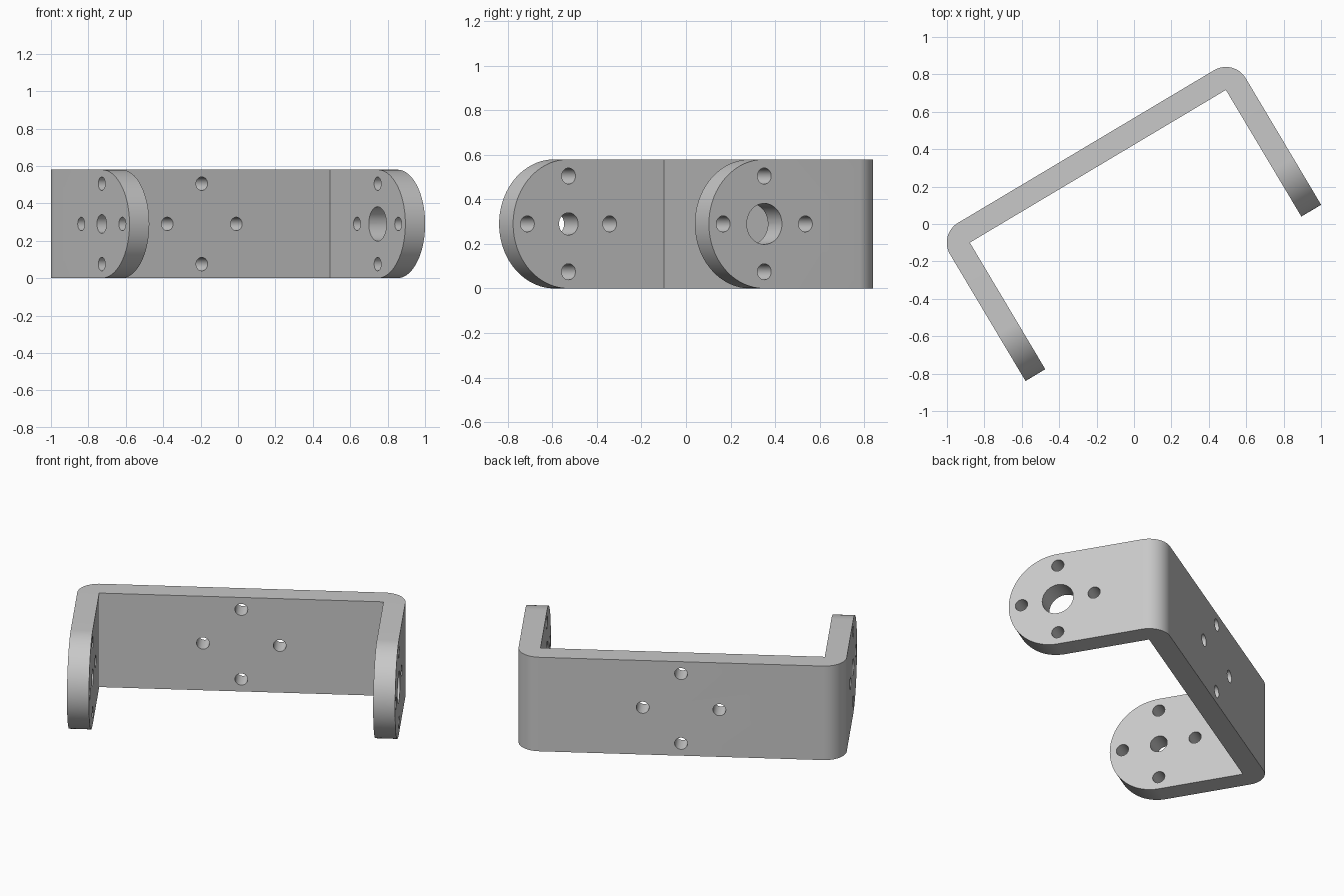
import bpy, bmesh
from math import cos, sin, pi, radians
from mathutils import Matrix

cube = bpy.data.objects.get("Cube")
if cube:
    bpy.data.objects.remove(cube, do_unlink=True)

THICK = 0.123          # plate thickness
HALF = 0.797           # half of the inside width
BACK = 0.364           # inside of the back plate
HEIGHT = 0.58
MID = HEIGHT / 2
TIP = -0.134           # centre of the rounded arm ends
SPACING = 0.215        # bolt circle radius
BOLT = 0.036

# Frames: a 2D profile and its extrusion axis
ALONG_Z = Matrix.Identity(3)
ALONG_X = Matrix(((0, 0, 1), (1, 0, 0), (0, 1, 0)))   # profile in (y, z)
ALONG_Y = Matrix(((0, 1, 0), (0, 0, 1), (1, 0, 0)))   # profile in (z, x)


def arc(cx, cy, r, start, end, steps):
    angles = [radians(start + (end - start) * i / steps) for i in range(steps + 1)]
    return [(cx + r * cos(a), cy + r * sin(a)) for a in angles]


def prism(name, profile, frame, low, high):
    bm = bmesh.new()
    face = bm.faces.new([bm.verts.new((x, y, low)) for x, y in profile])
    top = bmesh.ops.extrude_face_region(bm, geom=[face])["geom"]
    bmesh.ops.translate(bm, vec=(0, 0, high - low),
                        verts=[v for v in top if isinstance(v, bmesh.types.BMVert)])
    bmesh.ops.transform(bm, matrix=frame.to_4x4(), verts=bm.verts)
    bmesh.ops.recalc_face_normals(bm, faces=bm.faces)
    mesh = bpy.data.meshes.new(name)
    bm.to_mesh(mesh)
    bm.free()
    obj = bpy.data.objects.new(name, mesh)
    bpy.context.collection.objects.link(obj)
    return obj


def combine(target, cutter, operation):
    cutter.hide_render = True
    mod = target.modifiers.new("cut", 'BOOLEAN')
    mod.operation, mod.solver, mod.object = operation, 'EXACT', cutter
    bpy.context.view_layer.objects.active = target
    bpy.ops.object.modifier_apply(modifier=mod.name)
    bpy.data.objects.remove(cutter, do_unlink=True)


def drill(target, cx, cy, r, frame, low, high):
    circle = arc(cx, cy, r, 0, 360, 40)[:-1]
    combine(target, prism("drill", circle, frame, low, high), 'DIFFERENCE')


# Bent plate: square inside corners, round outside corners
outer, end = HALF + THICK, -0.6
profile = [(outer, end)]
profile += arc(HALF, BACK, THICK, 0, 90, 16)
profile += arc(-HALF, BACK, THICK, 90, 180, 16)
profile += [(-outer, end), (-HALF, end), (-HALF, BACK), (HALF, BACK), (HALF, end)]
bracket = prism("bracket", profile, ALONG_Z, -0.1, HEIGHT + 0.1)

# Round the arm ends and trim to height
outline = arc(TIP, MID, MID, 90, 270, 48) + [(0.7, 0), (0.7, HEIGHT)]
combine(bracket, prism("outline", outline, ALONG_X, -1.2, 1.2), 'INTERSECT')

# Bolt holes around the centre of both arms and the back plate
for dx, dz in ((1, 0), (-1, 0), (0, 1), (0, -1)):
    dx, dz = dx * SPACING, dz * SPACING
    drill(bracket, TIP + dx, MID + dz, BOLT, ALONG_X, -1.2, 1.2)
    drill(bracket, MID + dz, dx, BOLT, ALONG_Y, 0.3, 0.6)

# Shaft holes: small in the right arm, large in the left arm
drill(bracket, TIP, MID, 0.05, ALONG_X, -1.2, -0.5)
drill(bracket, TIP, MID, 0.092, ALONG_X, 0.5, 1.2)

# Turn the bracket about the vertical axis
turn = Matrix.Rotation(radians(30.8), 4, 'Z')
bracket.data.transform(turn @ Matrix.Translation((-0.008, 0, 0)))

# Grey metal
grey = bpy.data.materials.new("grey metal")
grey.use_nodes = True
colour = (0.58, 0.58, 0.58, 1)
grey.diffuse_color = colour
grey.node_tree.nodes["Principled BSDF"].inputs["Base Color"].default_value = colour
bracket.data.materials.clear()
bracket.data.materials.append(grey)
for poly in bracket.data.polygons:
    poly.material_index = 0

bpy.ops.object.select_all(action='DESELECT')
bracket.select_set(True)
bpy.context.view_layer.objects.active = bracket
bpy.ops.object.shade_smooth_by_angle(angle=radians(30))
